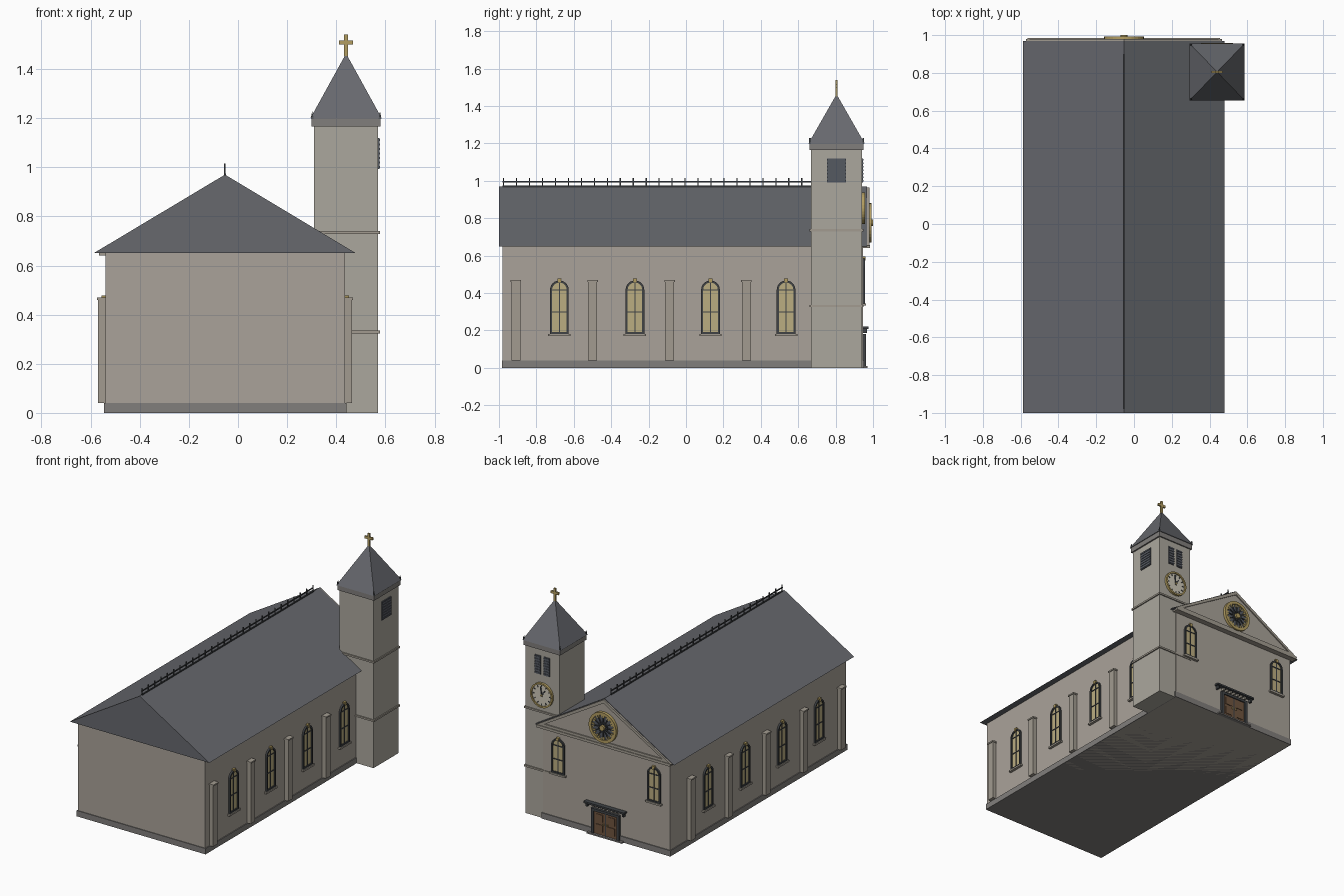
import bpy, bmesh
from math import pi, sin, cos
from mathutils import Matrix, Vector

if "Cube" in bpy.data.objects:
    bpy.data.objects.remove(bpy.data.objects["Cube"])


def mat(name, r, g, b):
    m = bpy.data.materials.new(name)
    m.diffuse_color = (r, g, b, 1)
    m.use_nodes = True
    m.node_tree.nodes["Principled BSDF"].inputs["Base Color"].default_value = m.diffuse_color
    return m


WALL = mat("plaster", .40, .365, .32)
TOWER = mat("tower_stone", .41, .39, .34)
TRIM = mat("trim_stone", .36, .33, .28)
PLINTH = mat("plinth_stone", .22, .21, .20)
ROOF = mat("slate", .135, .14, .155)
DARK = mat("dark_frame", .05, .055, .06)
LOUVRE = mat("louvre", .09, .10, .12)
GLASS = mat("warm_glass", .50, .42, .22)
GOLD = mat("gold", .45, .34, .12)
WOOD = mat("door_wood", .16, .09, .05)
DIAL = mat("clock_dial", .62, .58, .48)


# Helpers work in a wall frame: u along the wall, d outward, v up
def frame(x, y, z, turn=0):
    return Matrix.Translation((x, y, z)) @ Matrix.Rotation(turn, 4, 'Z')


ID = Matrix.Identity(4)


def finish(name, bm, F, m):
    bmesh.ops.recalc_face_normals(bm, faces=bm.faces)
    bm.transform(F)
    me = bpy.data.meshes.new(name)
    bm.to_mesh(me)
    bm.free()
    me.materials.append(m)
    ob = bpy.data.objects.new(name, me)
    bpy.context.collection.objects.link(ob)
    return ob


def prism(name, pts, d0, d1, F, m, hole=None):
    """Extrude a (u, v) outline from d0 to d1; hole is an equal-length inner outline."""
    bm = bmesh.new()
    n = len(pts)
    loops = [[bm.verts.new((u, d, v)) for u, v in o]
             for o in ([pts, hole] if hole else [pts]) for d in (d0, d1)]
    pairs = [(0, 1), (2, 3), (0, 2), (1, 3)] if hole else [(0, 1)]
    for a, b in pairs:
        for i in range(n):
            j = (i + 1) % n
            bm.faces.new((loops[a][i], loops[a][j], loops[b][j], loops[b][i]))
    if not hole:
        bm.faces.new(loops[0])
        bm.faces.new(loops[1])
    return finish(name, bm, F, m)


def box(name, u0, u1, d0, d1, v0, v1, m, F=ID):
    return prism(name, [(u0, v0), (u1, v0), (u1, v1), (u0, v1)], d0, d1, F, m)


def circle(r, n=32, cv=0):
    return [(r * cos(2 * pi * i / n), cv + r * sin(2 * pi * i / n)) for i in range(n)]


def arch(w, v0, spring, n=12):
    return [(-w, v0), (w, v0)] + [(w * cos(pi * i / n), spring + w * sin(pi * i / n))
                                  for i in range(n + 1)]


def window(F, h):
    """Arched window, sill at v = 0, total height h."""
    s = h - .05
    prism("window_glass", arch(.042, .005, s), -.01, .004, F, GLASS)
    prism("window_frame", arch(.05, 0, s), -.01, .012, F, DARK, arch(.039, .01, s))
    box("window_mullion", -.003, .003, 0, .008, 0, h - .005, DARK, F)
    for v in (s * .5, s):
        box("window_bar", -.045, .045, 0, .008, v - .003, v + .003, DARK, F)
    box("window_sill", -.06, .06, -.01, .018, -.012, 0, TRIM, F)
    prism("window_keystone", [(-.007, h - .012), (.007, h - .012), (.011, h + .01), (-.011, h + .01)],
          -.01, .016, F, GOLD)


# Nave
CX = -.053
box("nave_walls", -.54, .435, -.98, .945, 0, .66, WALL)
box("plinth", -.546, .441, -.985, .951, 0, .04, PLINTH)
prism("nave_roof", [(-.588, .65), (.48, .65), (CX, .97)], -1, .968, ID, ROOF)

# Pediment on the back gable
tri = [(-.572, .655), (.465, .655), (CX, .965)]
inner = [(-.505, .675), (.398, .675), (CX, .94)]
prism("pediment_panel", tri, .94, .972, ID, WALL)
prism("pediment_cornice", tri, .96, .98, ID, TRIM, inner)
box("pediment_ledge", -.565, .455, .94, .984, .64, .658, TRIM)

# Side pilasters and windows
for x, turn in ((.435, -pi / 2), (-.54, pi / 2)):
    for i in range(5):
        F = frame(x, -.91 + .411 * i, 0, turn)
        box("pilaster", -.024, .024, -.01, .029, .04, .46, TRIM, F)
        box("pilaster_cap", -.028, .028, -.01, .034, .46, .47, TRIM, F)
    for i in range(4):
        window(frame(x, -.677 + .404 * i, .182, turn), .285)

# Facade windows
for s in (-1, 1):
    window(frame(CX + .367 * s, .945, .345), .24)

# Ridge railing
box("ridge_rail", CX - .003, CX + .003, -.98, .9, .992, .999, DARK)
box("ridge_base", CX - .004, CX + .004, -.98, .9, .966, .974, DARK)
for i in range(28):
    y = -.975 + i * .0693
    box("ridge_post", CX - .003, CX + .003, y - .003, y + .003, .96, 1.015, DARK)

# Door with canopy
D = frame(CX, .945, 0)
box("door_step", -.135, .135, 0, .025, 0, .01, PLINTH, D)
for s in (-1, 1):
    a, b = sorted((.003 * s, .09 * s))
    box("door_leaf", a, b, -.01, .01, .01, .165, WOOD, D)
    for v in (.03, .1):
        box("door_panel", a + .018, b - .018, 0, .014, v, v + .05, WOOD, D)
    a, b = sorted((.088 * s, .108 * s))
    box("door_jamb", a, b, -.01, .018, 0, .18, DARK, D)
    box("door_handle", s * .014 - .003, s * .014 + .003, 0, .018, .08, .095, GOLD, D)
    box("canopy_bracket", s * .14 - .006, s * .14 + .006, -.01, .022, .185, .21, DARK, D)
box("door_seam", -.004, .004, -.01, .012, .01, .165, DARK, D)
box("door_lintel", -.108, .108, -.01, .018, .165, .182, DARK, D)
box("door_canopy", -.155, .155, -.01, .032, .208, .22, DARK, D)
for i in range(7):
    u = -.09 + i * .03
    box("canopy_dentil", u - .006, u + .006, -.01, .018, .192, .208, TRIM, D)

# Rose window
R = frame(CX, .972, .775)
prism("rose_ring", circle(.105), -.01, .02, R, GOLD, circle(.085))
prism("rose_glass", circle(.088), -.01, .008, R, LOUVRE)
prism("rose_inner_ring", circle(.036, 24), 0, .018, R, DARK, circle(.028, 24))
prism("rose_hub", circle(.018, 16), 0, .028, R, GOLD)
for i in range(12):
    F = R @ Matrix.Rotation(2 * pi * i / 12, 4, 'Y')
    box("rose_spoke", -.003, .003, 0, .015, .018, .088, DARK, F)
    prism("rose_bead", circle(.013, 8, .077), 0, .014, F, GOLD)

# Tower
TX, TY = .44, .805
H = .13
T = frame(TX, TY, 0)
box("tower_shaft", -H, H, -.136, .136, 0, 1.17, TOWER, T)
for v in (.33, .735):
    box("tower_band", -.138, .138, -.144, .144, v - .006, v + .006, TRIM, T)
box("tower_cornice", -.14, .14, -.145, .145, 1.165, 1.2, PLINTH, T)

# Spire
bm = bmesh.new()
base = [bm.verts.new((a * .145, b * .15, 1.2)) for a, b in ((-1, -1), (1, -1), (1, 1), (-1, 1))]
tip = bm.verts.new((0, 0, 1.463))
bm.faces.new(base)
for i in range(4):
    bm.faces.new((base[i], base[(i + 1) % 4], tip))
finish("spire", bm, T, ROOF)
for a in (-1, 1):
    for b in (-1, 1):
        prism("corner_finial", [(-.006, 0), (.006, 0), (0, .03)], -.005, .005,
              frame(TX + a * .138, TY + b * .143, 1.198), DARK)

# Cross
box("cross_upright", -.008, .008, -.006, .006, 1.45, 1.54, GOLD, T)
box("cross_arm", -.029, .029, -.006, .006, 1.5, 1.517, GOLD, T)


# Belfry louvres
def louvre(F, w, h):
    box("louvre_panel", -w, w, -.01, .006, 0, h, LOUVRE, F)
    n = 7
    for i in range(n):
        v = h * (i + .3) / n
        box("louvre_slat", -w, w, -.01, .009, v, v + .008, LOUVRE, F)


louvre(frame(TX + H, TY, .992, -pi / 2), .05, .128)
for s in (-1, 1):
    louvre(frame(TX + .034 * s, TY + .136, .992), .022, .128)

# Clock
C = frame(TX, TY + .136, .853)
prism("clock_rim", circle(.085), -.01, .016, C, GOLD, circle(.074))
prism("clock_face", circle(.078), -.01, .008, C, DIAL)
for i in range(12):
    box("clock_mark", -.003, .003, 0, .011, .056, .07, DARK, C @ Matrix.Rotation(pi * i / 6, 4, 'Y'))
box("hour_hand", -.004, .004, 0, .012, -.008, .042, DARK, C @ Matrix.Rotation(-.6, 4, 'Y'))
box("minute_hand", -.003, .003, 0, .014, -.01, .06, DARK, C @ Matrix.Rotation(.15, 4, 'Y'))
prism("clock_pin", circle(.007, 12), 0, .017, C, GOLD)
